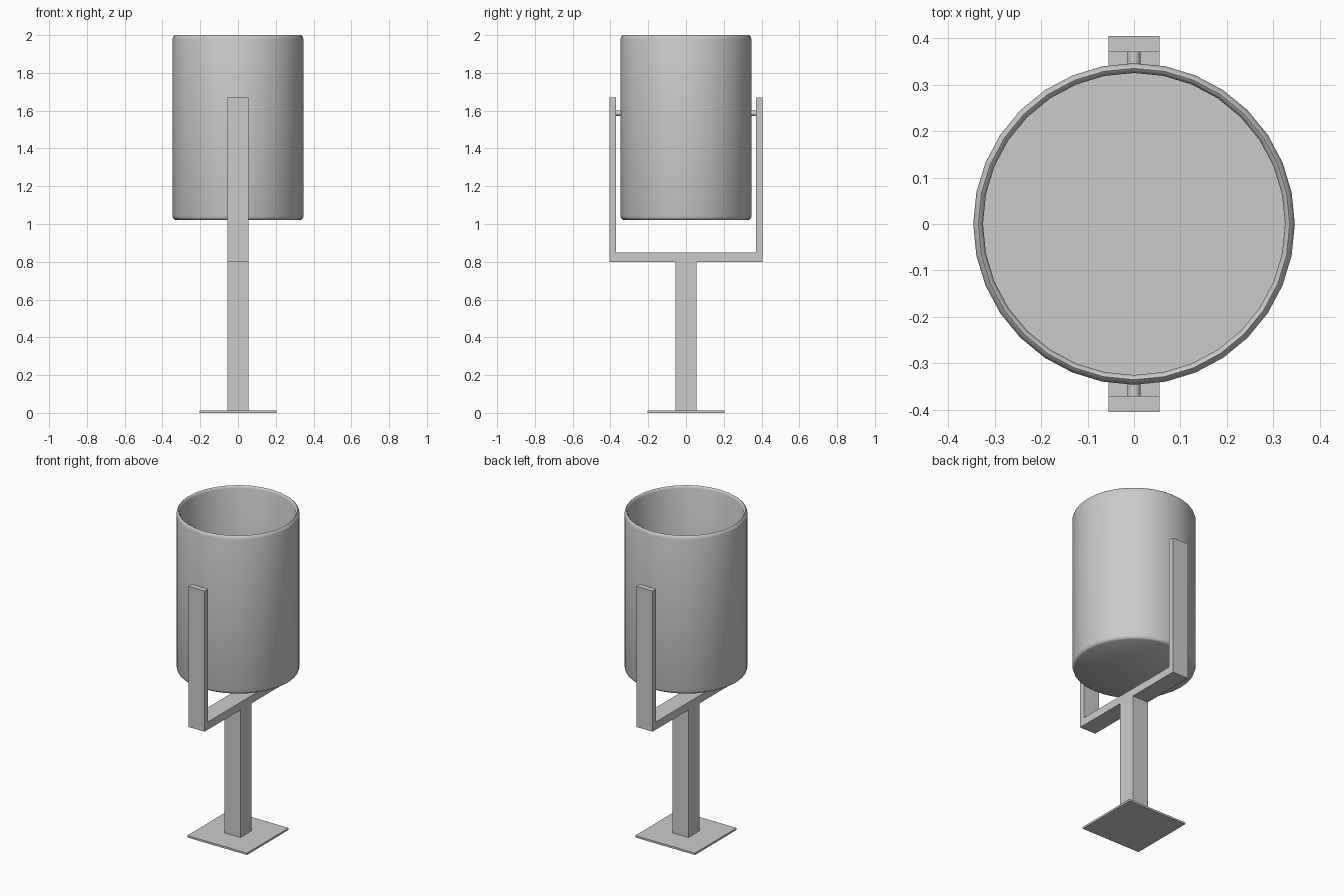
import bpy, bmesh, math

if "Cube" in bpy.data.objects:
    bpy.data.objects.remove(bpy.data.objects["Cube"])

SIDES = 32


def make_object(name, bm):
    bmesh.ops.recalc_face_normals(bm, faces=bm.faces[:])
    mesh = bpy.data.meshes.new(name)
    bm.to_mesh(mesh)
    bm.free()
    obj = bpy.data.objects.new(name, mesh)
    bpy.context.collection.objects.link(obj)
    return obj


def extrude_profile(name, points, half_width):
    """Extrude a closed (y, z) outline along x."""
    bm = bmesh.new()
    face = bm.faces.new([bm.verts.new((-half_width, y, z)) for y, z in points])
    res = bmesh.ops.extrude_face_region(bm, geom=[face])
    verts = [g for g in res["geom"] if isinstance(g, bmesh.types.BMVert)]
    bmesh.ops.translate(bm, verts=verts, vec=(2 * half_width, 0, 0))
    return make_object(name, bm)


def box(name, half, z0, z1):
    return extrude_profile(name, [(-half, z0), (half, z0), (half, z1), (-half, z1)], half)


def smooth(obj):
    bpy.ops.object.select_all(action='DESELECT')
    obj.select_set(True)
    bpy.context.view_layer.objects.active = obj
    bpy.ops.object.shade_smooth_by_angle(angle=math.radians(50))


def lathe(name, profile):
    """Stack rings of (radius, z) and cap both ends."""
    bm = bmesh.new()
    rings = []
    for r, z in profile:
        rings.append([bm.verts.new((r * math.cos(math.tau * i / SIDES),
                                    r * math.sin(math.tau * i / SIDES), z))
                      for i in range(SIDES)])
    for a, b in zip(rings, rings[1:]):
        for i in range(SIDES):
            j = (i + 1) % SIDES
            bm.faces.new((a[i], a[j], b[j], b[i]))
    bm.faces.new(rings[0])
    bm.faces.new(rings[-1])
    return make_object(name, bm)


# Base plate and square post
box("base_plate", 0.204, 0.0, 0.012)
box("post", 0.055, 0.012, 0.80)

# U-shaped fork holding the bin
extrude_profile("fork", [(-0.405, 0.80), (0.405, 0.80), (0.405, 1.67), (0.37, 1.67),
                         (0.37, 0.848), (-0.37, 0.848), (-0.37, 1.67), (-0.405, 1.67)], 0.055)

# Open bin with rounded rim and softened bottom edge
smooth(lathe("bin", [(0.325, 1.04), (0.325, 1.985), (0.329, 1.996), (0.335, 2.0),
                     (0.342, 1.994), (0.346, 1.98), (0.346, 1.04),
                     (0.342, 1.027), (0.332, 1.021)]))

# Pivot pins joining the bin to the fork arms
for side, label in ((-1, "front"), (1, "back")):
    bpy.ops.mesh.primitive_cylinder_add(vertices=16, radius=0.014, depth=0.035,
                                        location=(0, side * 0.357, 1.586),
                                        rotation=(math.pi / 2, 0, 0))
    pin = bpy.context.object
    pin.name = label + "_pivot_pin"
    smooth(pin)
